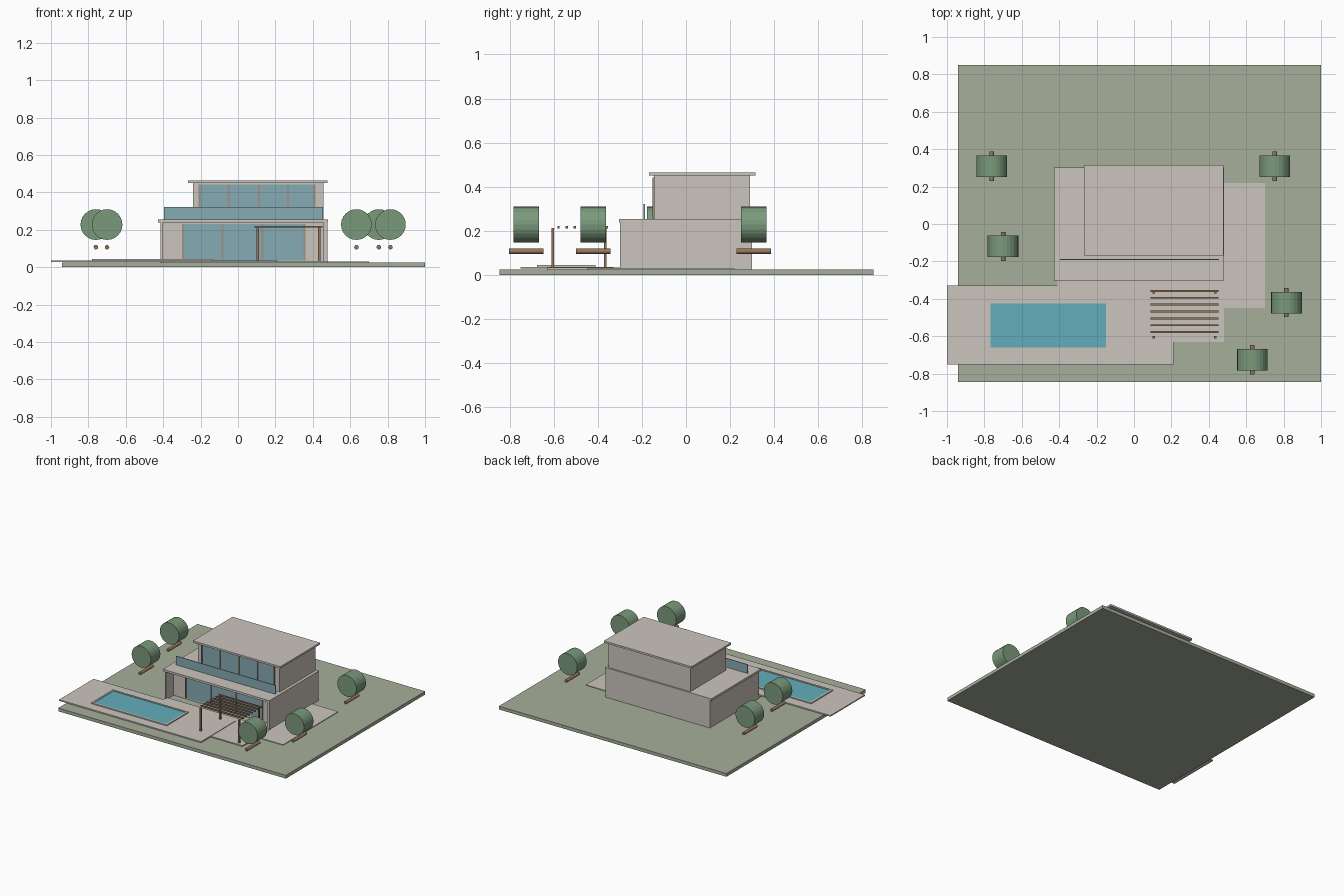
import bpy
import math

if "Cube" in bpy.data.objects:
    bpy.data.objects.remove(bpy.data.objects["Cube"])


def material(name, rgb):
    """Flat colour given as 0-255 display values, stored as linear."""
    lin = [((c / 255 + 0.055) / 1.055) ** 2.4 for c in rgb] + [1]
    m = bpy.data.materials.new(name)
    m.use_nodes = True
    m.diffuse_color = lin
    m.node_tree.nodes["Principled BSDF"].inputs["Base Color"].default_value = lin
    return m


PLASTER = material("warm plaster", (204, 197, 189))
GRASS = material("muted grass", (166, 175, 155))
GLASS = material("blue glass", (134, 171, 180))
WATER = material("pool water", (98, 174, 188))
WOOD = material("brown wood", (150, 118, 90))
FRAME = material("window frame", (158, 148, 136))
LEAF = material("leaf green", (122, 154, 124))


def box(name, x, y, z, mat):
    """Box from (min, max) ranges on each axis."""
    spans = (x, y, z)
    bpy.ops.mesh.primitive_cube_add(size=1, location=[(a + b) / 2 for a, b in spans])
    o = bpy.context.object
    o.scale = [b - a for a, b in spans]
    bpy.ops.object.transform_apply(location=False, rotation=False, scale=True)
    o.name = name
    o.data.materials.append(mat)
    return o


def log(name, centre, radius, length, sides, mat):
    """Cylinder lying along y."""
    bpy.ops.mesh.primitive_cylinder_add(vertices=sides, radius=radius, depth=length,
                                        location=centre, rotation=(math.pi / 2, 0, 0))
    o = bpy.context.object
    o.name = name
    o.data.materials.append(mat)


# Site and paving
box("lawn", (-0.94, 1), (-0.845, 0.85), (0, 0.025), GRASS)
box("pool_terrace", (-1, 0.21), (-0.75, -0.33), (0.028, 0.037), PLASTER)
box("front_patio", (-0.41, 0.48), (-0.63, -0.28), (0.02, 0.033), PLASTER)
box("side_patio", (0.46, 0.70), (-0.45, 0.22), (0.02, 0.03), PLASTER)

# Pool
px, py, rim = (-0.78, -0.135), (-0.675, -0.41), 0.014
rim_z = (0.03, 0.045)
box("pool_water", (px[0] + rim, px[1] - rim), (py[0] + rim, py[1] - rim), (0.03, 0.041), WATER)
for side, a in (("front", py[0]), ("back", py[1] - rim)):
    box("pool_rim_" + side, px, (a, a + rim), rim_z, PLASTER)
for side, a in (("right", px[0]), ("left", px[1] - rim)):
    box("pool_rim_" + side, (a, a + rim), (py[0] + rim, py[1] - rim), rim_z, PLASTER)

# Ground floor: solid core behind a shallow porch framed by side walls
porch = -0.21
lower_z = (0.025, 0.24)
box("ground_floor", (-0.414, 0.478), (porch, 0.30), lower_z, PLASTER)
box("porch_wall_right", (-0.414, -0.402), (-0.30, porch), lower_z, PLASTER)
box("porch_wall_left", (0.458, 0.478), (-0.30, porch), lower_z, PLASTER)
box("lower_roof", (-0.428, 0.48), (-0.303, 0.303), (0.238, 0.254), PLASTER)

# Upper floor
front = -0.145
box("upper_floor", (-0.24, 0.457), (front, 0.29), (0.25, 0.452), PLASTER)
box("upper_roof", (-0.268, 0.478), (-0.168, 0.316), (0.45, 0.464), PLASTER)


def window(name, x, z, wall_y, bars):
    """Thin pane on a wall with upright bars."""
    box(name + "_pane", x, (wall_y - 0.004, wall_y + 0.002), z, GLASS)
    for i, b in enumerate(bars):
        box(f"{name}_bar_{i + 1}", (b - 0.005, b + 0.005), (wall_y - 0.008, wall_y), z, FRAME)


window("lower_window", (-0.295, 0.355), (0.037, 0.23), porch, (-0.295, -0.082, 0.13, 0.355))
window("upper_window", (-0.205, 0.41), (0.256, 0.443), front, (-0.205, -0.05, 0.112, 0.268, 0.41))

# Balcony glass
box("balcony_glass", (-0.395, 0.455), (-0.192, -0.186), (0.254, 0.322), GLASS)

# Pergola
for x in (0.105, 0.435):
    for y in (-0.605, -0.366):
        box("pergola_post", (x - 0.006, x + 0.006), (y - 0.006, y + 0.006), (0.03, 0.212), WOOD)
for i in range(7):
    y = -0.578 + i * 0.0367
    box(f"pergola_slat_{i + 1}", (0.088, 0.452), (y - 0.005, y + 0.005), (0.211, 0.221), WOOD)

# Trees: drum crowns above separate trunks, both lying along y
for i, (x, y) in enumerate(((-0.76, 0.308), (-0.70, -0.12), (0.753, 0.308),
                            (0.815, -0.42), (0.633, -0.725))):
    log(f"tree_crown_{i + 1}", (x, y, 0.228), 0.082, 0.115, 24, LEAF)
    log(f"tree_trunk_{i + 1}", (x, y, 0.107), 0.012, 0.157, 12, WOOD)
